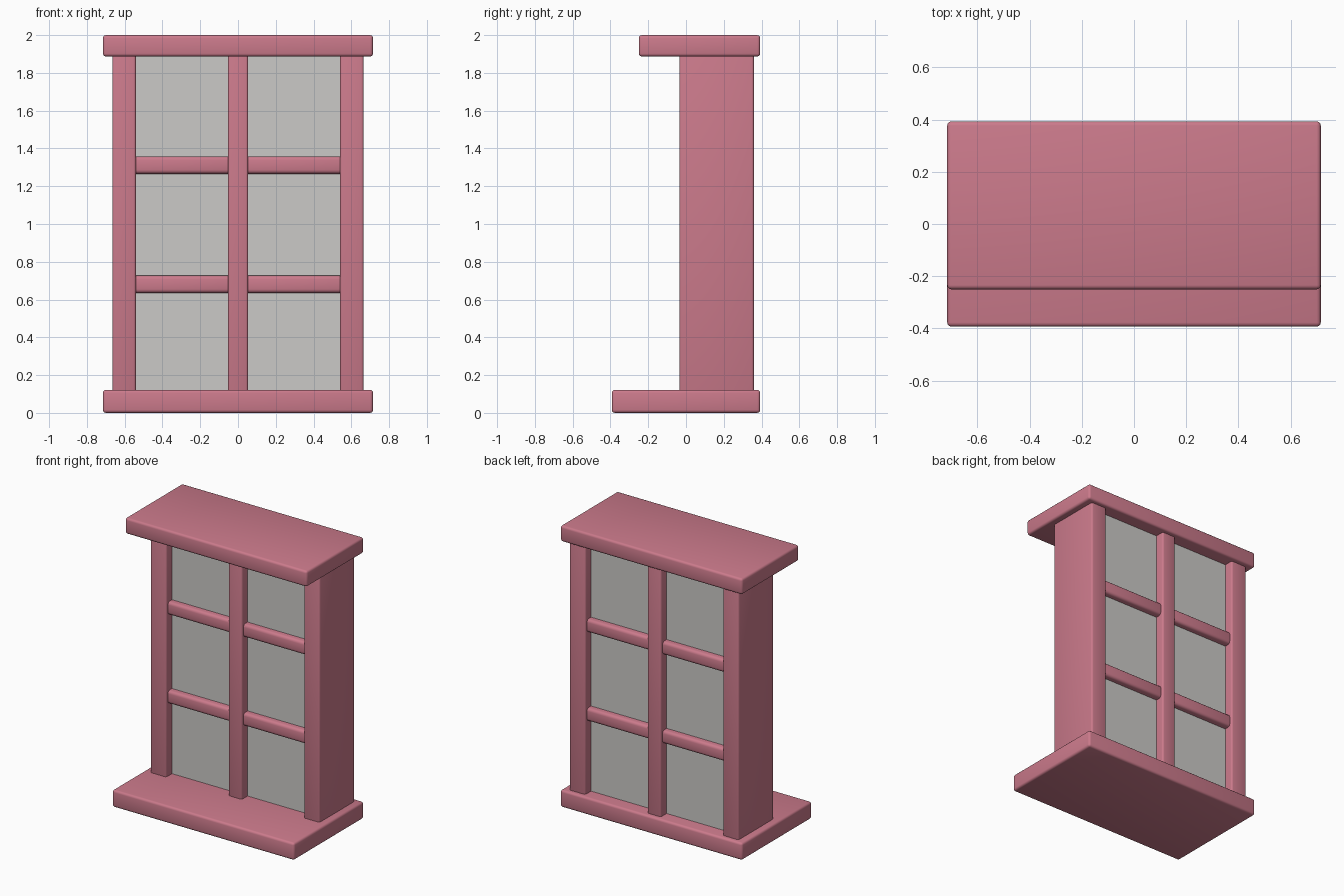
import bpy

if "Cube" in bpy.data.objects:
    bpy.data.objects.remove(bpy.data.objects["Cube"])


def material(name, rgb):
    m = bpy.data.materials.new(name)
    m.diffuse_color = (*rgb, 1)
    m.use_nodes = True
    m.node_tree.nodes["Principled BSDF"].inputs["Base Color"].default_value = m.diffuse_color
    return m


PINK = material("pink_paint", (0.60, 0.195, 0.26))
GLASS = material("grey_glass", (0.60, 0.59, 0.57))


def box(name, x, y, z, mat, bevel=0.0):
    """Box from (min, max) ranges, with softly rounded edges."""
    mid = [(r[0] + r[1]) / 2 for r in (x, y, z)]
    bpy.ops.mesh.primitive_cube_add(size=1, location=mid)
    o = bpy.context.object
    o.name = name
    o.scale = [r[1] - r[0] for r in (x, y, z)]
    bpy.ops.object.transform_apply(location=False, rotation=False, scale=True)
    o.data.materials.append(mat)
    if bevel:
        b = o.modifiers.new("rounded_edges", 'BEVEL')
        b.width = bevel
        b.segments = 3
        bpy.ops.object.modifier_apply(modifier=b.name)
        bpy.ops.object.shade_smooth_by_angle(angle=0.7)
    return o


# Sill and head
box("sill", (-0.715, 0.715), (-0.393, 0.393), (0, 0.122), PINK, 0.016)
box("head", (-0.715, 0.715), (-0.25, 0.393), (1.887, 2.0), PINK, 0.016)

# Uprights run into the sill and head
for name, x0, x1 in (("left_post", -0.665, -0.54), ("mullion", -0.054, 0.054),
                     ("right_post", 0.54, 0.665)):
    box(name, (x0, x1), (-0.035, 0.36), (0.09, 1.92), PINK, 0.013)

# Glazing bars and glass on each side of the mullion
for side, x0, x1 in (("left", -0.56, -0.03), ("right", 0.03, 0.56)):
    box(side + "_glass", (x0, x1), (0.03, 0.295), (0.09, 1.92), GLASS)
    for level, z in (("lower", 0.681), ("upper", 1.312)):
        box(f"{side}_{level}_bar", (x0, x1), (-0.015, 0.34),
            (z - 0.046, z + 0.046), PINK, 0.02)
